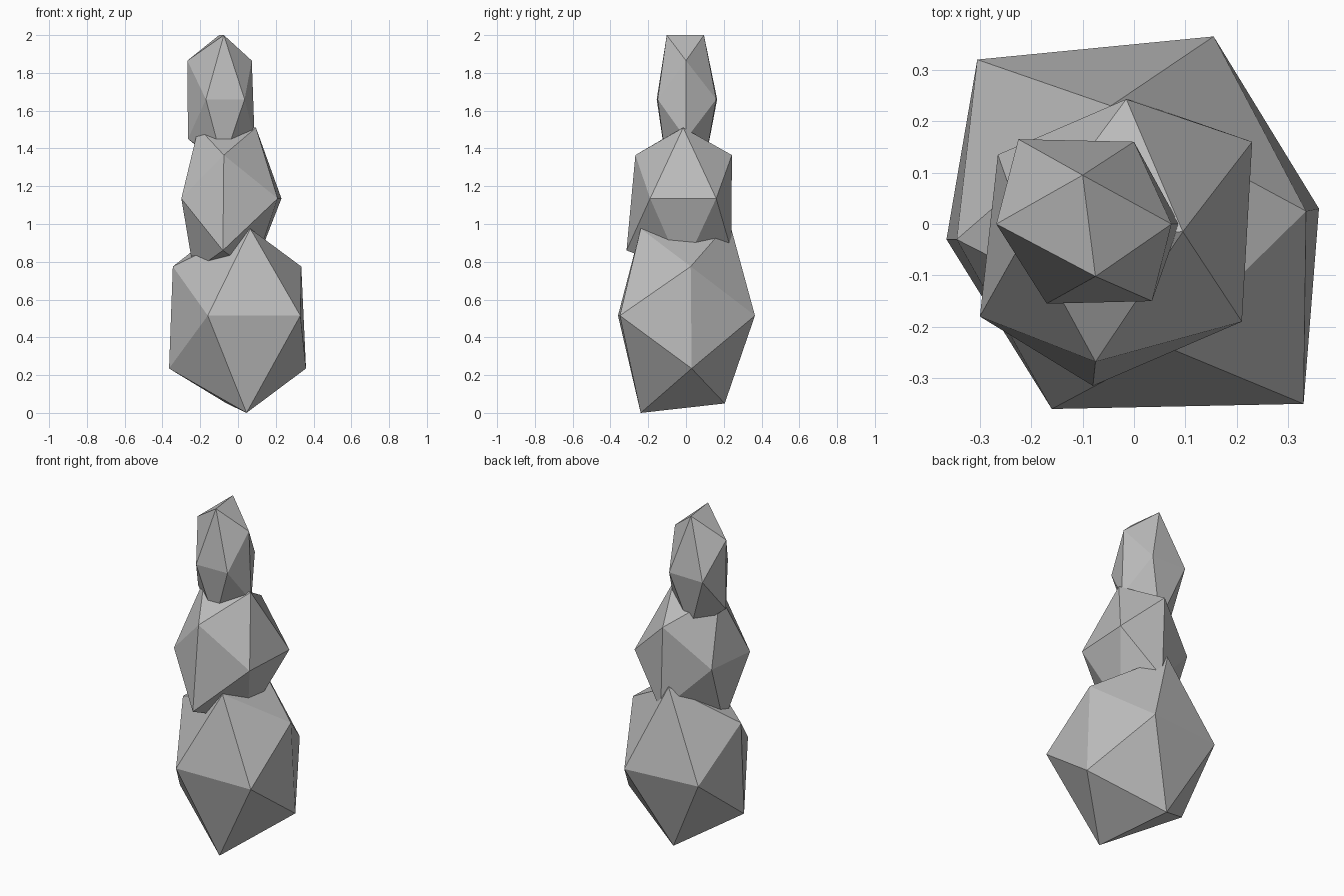
import bpy
import bmesh

# Remove the default cube if present
default_cube = bpy.data.objects.get("Cube")
if default_cube:
    bpy.data.objects.remove(default_cube, do_unlink=True)

# Single stone colour
stone_grey = bpy.data.materials.new("stone_grey")
stone_grey.use_nodes = True
colour = (0.5, 0.5, 0.5, 1.0)
stone_grey.diffuse_color = colour
shader = stone_grey.node_tree.nodes["Principled BSDF"]
shader.inputs["Base Color"].default_value = colour
shader.inputs["Roughness"].default_value = 0.9


def faceted_stone(name, levels):
    """Build an uneven twenty-sided stone as the hull around corner levels.

    Each level is a height followed by the plan positions of its corners.
    """
    bm = bmesh.new()
    for height, *corners in levels:
        for x, y in corners:
            bm.verts.new((x, y, height))
    bmesh.ops.convex_hull(bm, input=bm.verts[:])
    bmesh.ops.recalc_face_normals(bm, faces=bm.faces[:])
    mesh = bpy.data.meshes.new(name)
    bm.to_mesh(mesh)
    bm.free()
    mesh.materials.append(stone_grey)
    stone = bpy.data.objects.new(name, mesh)
    bpy.context.scene.collection.objects.link(stone)
    return stone


# Large stone resting on the ground
faceted_stone("bottom_stone", [
    (0.0, (0.045, -0.24)),
    (0.05, (-0.06, 0.205)),
    (0.235, (-0.365, -0.03), (0.36, 0.03)),
    (0.515, (-0.16, -0.36), (0.33, -0.35), (0.155, 0.365), (-0.305, 0.32)),
    (0.775, (-0.345, -0.03), (0.335, 0.025)),
    (0.975, (0.065, -0.24)),
    (1.01, (-0.045, 0.23)),
])

# Medium stone, its long ridge turned across the one below
faceted_stone("middle_stone", [
    (0.75, (-0.235, -0.02), (0.08, -0.02)),
    (0.86, (-0.08, -0.315), (0.0, 0.24)),
    (1.135, (-0.3, -0.18), (0.21, -0.19), (0.23, 0.16), (-0.265, 0.135)),
    (1.365, (-0.075, -0.268), (-0.015, 0.243)),
    (1.51, (-0.21, -0.02), (0.095, -0.015)),
])

# Small slender stone on top
faceted_stone("top_stone", [
    (1.32, (-0.08, -0.105), (-0.1, 0.1)),
    (1.45, (-0.265, 0.0), (0.088, 0.0)),
    (1.66, (-0.17, -0.155), (0.035, -0.15), (0.0, 0.16), (-0.225, 0.165)),
    (1.865, (-0.268, 0.0), (0.073, 0.0)),
    (2.0, (-0.075, -0.102), (-0.1, 0.095)),
])
